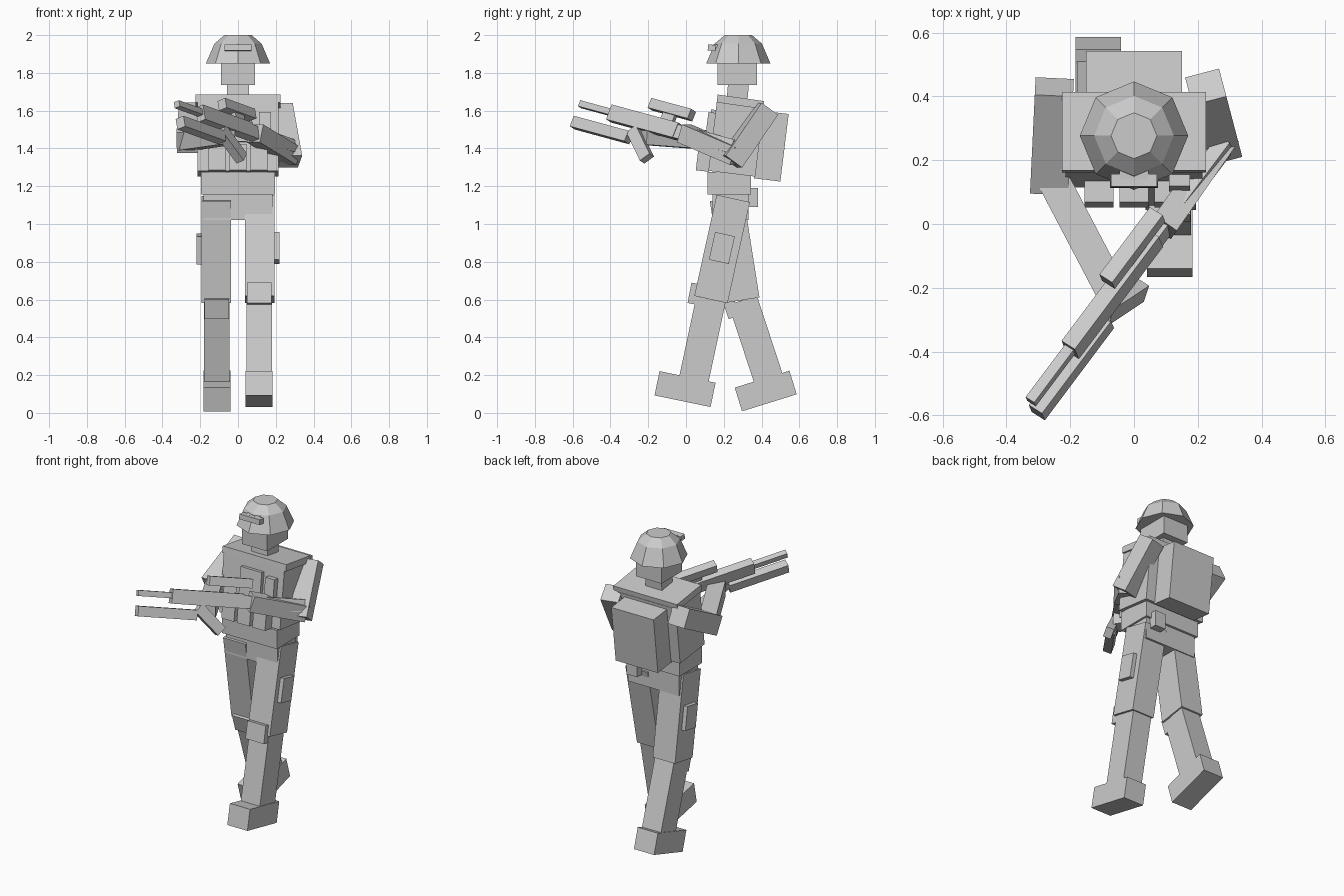
import bpy, bmesh
from math import radians, sin, cos, pi
from mathutils import Vector, Matrix

cube = bpy.data.objects.get("Cube")
if cube:
    bpy.data.objects.remove(cube, do_unlink=True)

mat = bpy.data.materials.new("plain grey")
mat.use_nodes = True
GREY = (0.6, 0.6, 0.6, 1)
mat.diffuse_color = GREY
mat.node_tree.nodes["Principled BSDF"].inputs["Base Color"].default_value = GREY


def finish(name, bm, matrix):
    bmesh.ops.recalc_face_normals(bm, faces=bm.faces)
    mesh = bpy.data.meshes.new(name)
    bm.to_mesh(mesh)
    bm.free()
    mesh.materials.append(mat)
    obj = bpy.data.objects.new(name, mesh)
    obj.matrix_world = matrix
    bpy.context.collection.objects.link(obj)
    return obj


def block(name, size, matrix):
    bm = bmesh.new()
    bmesh.ops.create_cube(bm, size=1)
    bmesh.ops.scale(bm, vec=size, verts=bm.verts)
    return finish(name, bm, matrix)


def box(name, size, center, tilt=0):
    """Box tilted about the sideways axis."""
    turn = Matrix.Rotation(radians(tilt), 4, 'X')
    return block(name, size, Matrix.Translation(center) @ turn)


def limb(name, start, end, width, depth):
    """Box running from one joint to the next."""
    a, b = Vector(start), Vector(end)
    turn = (b - a).to_track_quat('Z', 'Y').to_matrix().to_4x4()
    return block(name, (width, depth, (b - a).length),
                 Matrix.Translation((a + b) / 2) @ turn)


# Helmet: stacked eight-sided rings
bm = bmesh.new()
rings = []
for radius, z in ((0.17, 1.85), (0.125, 1.955), (0.072, 2.0)):
    rings.append([bm.verts.new((radius * cos(k * pi / 4), 0.277 + radius * sin(k * pi / 4), z))
                  for k in range(8)])
for low, high in zip(rings, rings[1:]):
    for k in range(8):
        n = (k + 1) % 8
        bm.faces.new((low[k], low[n], high[n], high[k]))
bm.faces.new(rings[0])
bm.faces.new(rings[-1])
finish("helmet", bm, Matrix())
box("goggle_bar", (0.145, 0.04, 0.032), (0, 0.136, 1.933), -5)
box("goggle_mount", (0.09, 0.08, 0.018), (0, 0.18, 1.94))

# Head and neck
box("head", (0.18, 0.21, 0.14), (0, 0.272, 1.805))
box("neck", (0.115, 0.11, 0.09), (0, 0.275, 1.71), -5)

# Torso, leaning back
LEAN = -7
box("shoulder_plate", (0.452, 0.248, 0.042), (0, 0.288, 1.647), -8)
box("torso", (0.43, 0.25, 0.37), (0, 0.265, 1.45), LEAN)
box("chest_plate", (0.15, 0.04, 0.17), (0, 0.143, 1.52), LEAN)
box("radio_pouch", (0.065, 0.05, 0.14), (0.143, 0.135, 1.52), LEAN)
for i, x in enumerate((-0.11, 0, 0.11)):
    box(f"vest_pouch_{i + 1}", (0.09, 0.07, 0.14), (x, 0.095, 1.35), LEAN)
box("backpack", (0.30, 0.14, 0.36), (0, 0.452, 1.412), LEAN)

# Waist and hips
box("waist", (0.39, 0.23, 0.12), (0, 0.23, 1.215))
box("hips", (0.365, 0.19, 0.14), (0, 0.235, 1.09))
box("canteen", (0.075, 0.06, 0.10), (0.118, 0.35, 1.14))

# Legs in mid stride: left forward, right trailing
strides = {
    "left": dict(side=1, hip=(0.25, 1.135), knee=(0.132, 0.60), ankle=(0.04, 0.17),
                 foot=(-0.005, 0.126), foot_tilt=-11.7, pad=(0.048, 0.63), pad_tilt=-11,
                 pouch=(0.19, 0.873), pouch_tilt=-12.4),
    "right": dict(side=-1, hip=(0.215, 1.135), knee=(0.30, 0.597), ankle=(0.437, 0.18),
                  foot=(0.422, 0.116), foot_tilt=17.2, pad=(0.237, 0.558), pad_tilt=18,
                  pouch=(0.257, 0.868), pouch_tilt=9),
}
for label, s in strides.items():
    x = 0.115 * s["side"]
    limb(label + "_thigh", (x, *s["hip"]), (x, *s["knee"]), 0.158, 0.18)
    x = 0.112 * s["side"]
    limb(label + "_shin", (x, *s["knee"]), (x, *s["ankle"]), 0.135, 0.158)
    box(label + "_boot", (0.143, 0.303, 0.131), (x, *s["foot"]), s["foot_tilt"])
    box(label + "_knee_pad", (0.13, 0.06, 0.11), (x, *s["pad"]), s["pad_tilt"])
    box(label + "_thigh_pouch", (0.04, 0.107, 0.15), (0.2 * s["side"], *s["pouch"]), s["pouch_tilt"])

# Arms reaching for the rifle
limb("left_upper_arm", (0.225, 0.43, 1.61), (0.275, 0.24, 1.33), 0.11, 0.11)
limb("left_forearm", (0.285, 0.27, 1.36), (0.09, -0.01, 1.48), 0.085, 0.10)
limb("right_upper_arm", (-0.25, 0.43, 1.59), (-0.265, 0.12, 1.43), 0.12, 0.12)
limb("right_forearm", (-0.27, 0.17, 1.44), (-0.06, -0.23, 1.47), 0.10, 0.10)

# Rifle frame: x to the side, y to the rear, z up, rolled a little
forward = Vector((-0.6, -0.8, 0.217)).normalized()
side = Vector((0.8, -0.6, 0))
roll = radians(20)
level_up = side.cross(-forward)
up = level_up * cos(roll) - side * sin(roll)
across = (-forward).cross(up)
rifle = Matrix((across, -forward, up)).transposed().to_4x4()
rifle.translation = (-0.2, -0.395, 1.585)


def rifle_part(name, size, rear, height, tilt=0):
    place = Matrix.Translation((0, rear, height)) @ Matrix.Rotation(radians(tilt), 4, 'X')
    block(name, size, rifle @ place)


rifle_part("receiver", (0.052, 0.45, 0.085), 0.225, 0)
rifle_part("stock", (0.046, 0.40, 0.075), 0.63, -0.004)
rifle_part("barrel", (0.034, 0.24, 0.034), -0.09, 0.005)
rifle_part("lower_launcher", (0.052, 0.37, 0.06), -0.02, -0.10)
rifle_part("optic", (0.05, 0.27, 0.055), 0.36, 0.105)
rifle_part("optic_mount", (0.025, 0.08, 0.06), 0.36, 0.06)
rifle_part("magazine", (0.048, 0.065, 0.20), 0.25, -0.12, -50 + 100)
